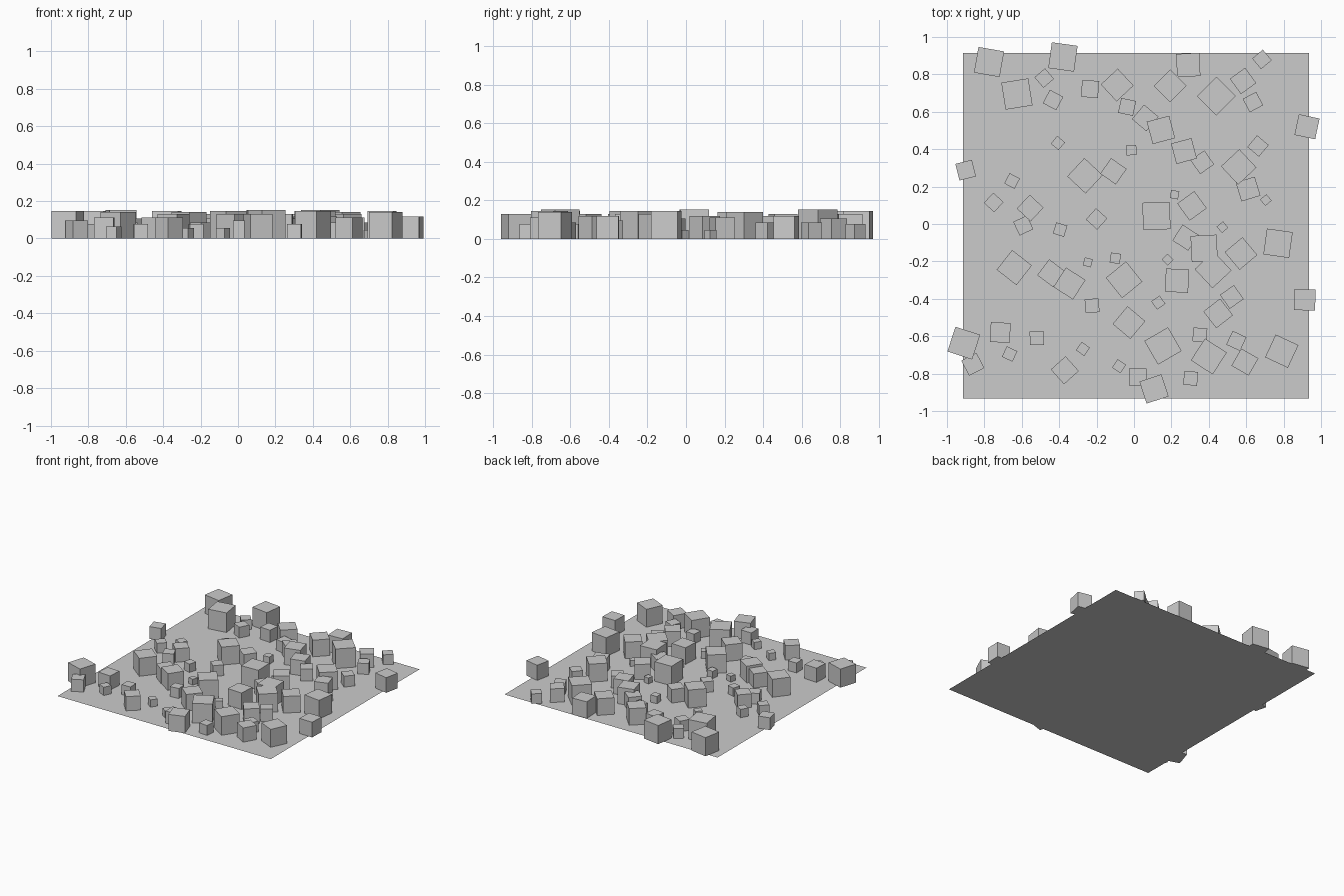
import bpy
from math import radians


def scatter(name, size, spots):
    """Place equal cubes on the slab; each spot is x, y, turn in degrees."""
    height = size * 1.05
    for x, y, turn in spots:
        bpy.ops.mesh.primitive_cube_add(size=1, location=(x, y, height / 2),
                                        rotation=(0, 0, radians(turn)))
        block = bpy.context.object
        block.name = name
        block.scale = (size, size, height)


# flat base sheet
bpy.ops.mesh.primitive_plane_add(size=1, location=(0.011, -0.009, 0))
base = bpy.context.object
base.name = "base_sheet"
base.scale = (1.85, 1.846, 1)

# largest blocks
scatter("huge_block", 0.146, [
    (-.626, .695, 9), (.44, .684, 45), (.12, .043, 2), (.155, -.652, 30)])
scatter("large_block", 0.139, [
    (-.775, .866, -10), (-.38, .893, -8), (.423, -.245, 43), (.77, -.103, -8),
    (-.053, -.298, 39), (-.91, -.637, -18), (.4, -.708, -33), (.375, -.13, 3)])
scatter("big_block", 0.134, [
    (-.262, .258, -43), (-.64, -.233, -38), (.79, -.68, -25), (.56, .305, 43)])

# middle sizes
scatter("upper_medium_block", 0.124, [
    (-.09, .743, 43), (.144, .503, 15), (.193, .738, 45), (.29, .85, 3),
    (-.345, -.318, -33), (.23, -.303, -3), (-.027, -.527, -40),
    (.107, -.882, 18), (.572, -.158, 40)])
scatter("medium_block", 0.113, [
    (.267, .39, 15), (.925, .52, -12), (.31, .097, 36), (.45, -.478, 38),
    (.913, -.405, -2)])
scatter("lower_medium_block", 0.106, [
    (.61, .187, 17), (-.443, -.263, -37), (-.715, -.58, -3), (-.37, -.782, 42),
    (.593, -.738, -30)])
scatter("compact_block", 0.101, [
    (.06, .567, -40), (.583, .765, 36), (-.11, .282, -35), (-.555, .085, -43),
    (.275, -.073, -33)])

# small sizes
scatter("upper_small_block", 0.091, [
    (.365, .33, 35), (-.9, .288, 14), (.523, -.39, 35), (-.862, -.75, 27),
    (.02, -.818, 0), (-.235, .722, -5)])
scatter("small_block", 0.081, [
    (-.433, .663, -28), (-.037, .626, -12), (.636, .652, 28),
    (.663, .417, -40), (-.592, -.008, 25), (-.2, .027, -42),
    (.547, -.625, -25)])
scatter("lower_small_block", 0.074, [
    (-.48, .78, 40), (.684, .88, 40), (-.75, .115, -43), (-.224, -.437, 5),
    (-.52, -.61, 2), (.303, -.825, -5), (.352, -.593, -5)])

# tiniest blocks
scatter("mini_block", 0.062, [
    (-.652, .23, -28), (-.395, -.03, -17), (-.665, -.695, -25)])
scatter("tiny_block", 0.054, [
    (-.407, .433, -40), (-.014, .395, 3), (-.273, -.668, -35),
    (-.08, -.76, -35), (-.1, -.183, -8), (.13, -.42, 35)])
scatter("speck_block", 0.044, [
    (.705, .128, 40), (.217, .157, -10), (.473, -.017, 40),
    (-.247, -.205, -15), (.18, -.19, -45)])
